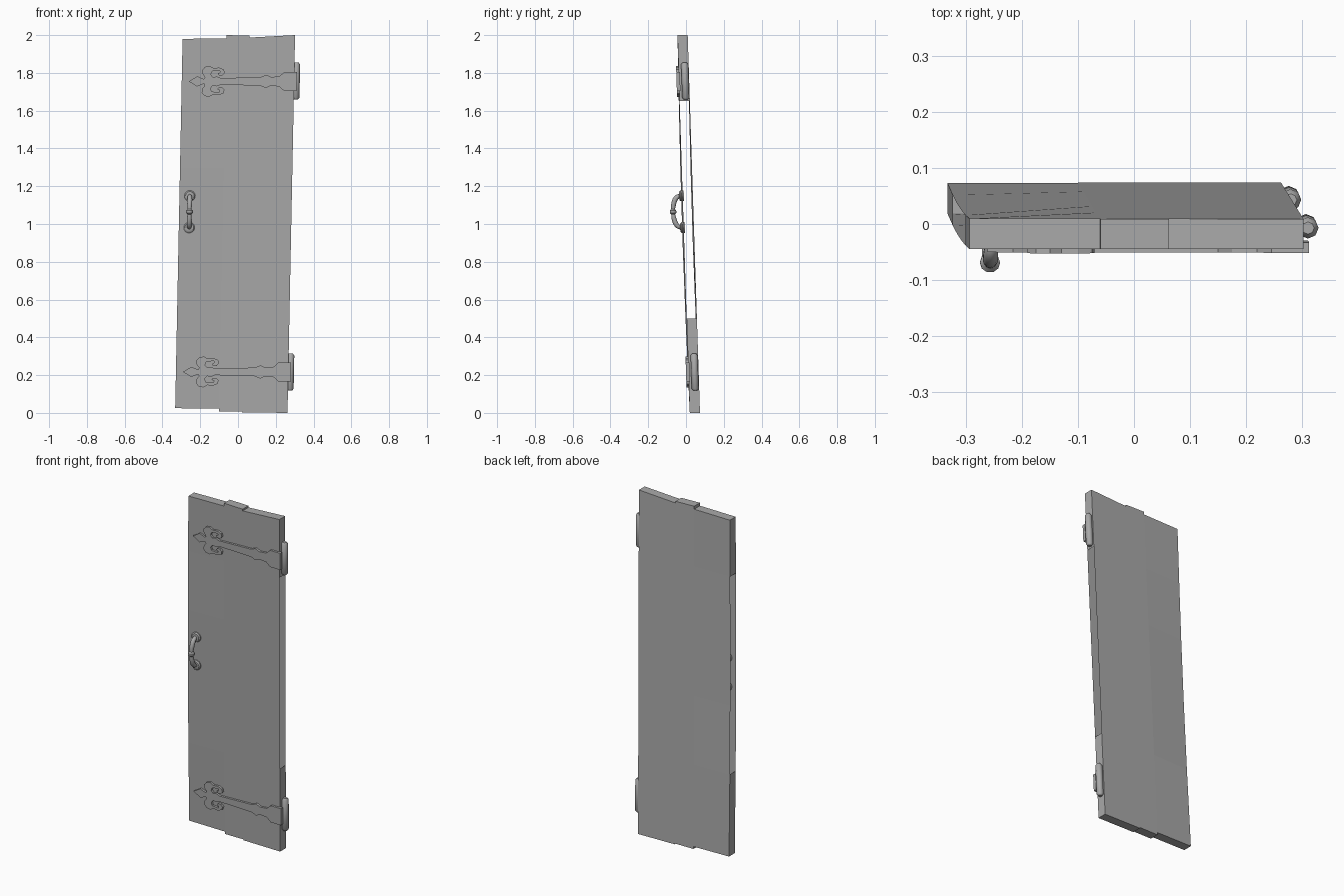
import bpy, bmesh, math
from mathutils import Vector, Matrix

cube = bpy.data.objects.get("Cube")
if cube:
    bpy.data.objects.remove(cube, do_unlink=True)

grey = bpy.data.materials.new("plain_grey")
grey.use_nodes = True
grey.diffuse_color = (0.4, 0.4, 0.4, 1)
grey.node_tree.nodes["Principled BSDF"].inputs["Base Color"].default_value = (0.4, 0.4, 0.4, 1)

LEFT, RIGHT, THICK = -0.333, 0.262, 0.054


def lean(p):
    """Lean the upright door sideways and forwards; y = 0 is its front face."""
    return Vector((p.x + 0.02 * p.z, p.y + 0.02 - 0.0325 * p.z, p.z))


def finish(name, bm, smooth=False):
    for v in bm.verts:
        v.co = lean(v.co)
    bmesh.ops.recalc_face_normals(bm, faces=bm.faces)
    mesh = bpy.data.meshes.new(name)
    bm.to_mesh(mesh)
    bm.free()
    obj = bpy.data.objects.new(name, mesh)
    bpy.context.collection.objects.link(obj)
    mesh.materials.append(grey)
    if smooth:
        bpy.ops.object.select_all(action='DESELECT')
        obj.select_set(True)
        bpy.context.view_layer.objects.active = obj
        bpy.ops.object.shade_smooth_by_angle(angle=math.radians(40))
    return obj


# Door leaf: three planks of unequal length, warped along the free edge
def door_leaf():
    bm = bmesh.new()
    planks = [(LEFT, -0.1, 0.025, 0.022, 1.98, 1.983),
              (-0.1, 0.022, 0.008, 0.008, 2.0, 1.997),
              (0.022, RIGHT, 0.003, 0.0, 1.987, 2.0)]
    rows = [0.5, 0.9, 1.3, 1.65]
    for x0, x1, low0, low1, top0, top1 in planks:
        rings = []
        for za, zb in [(low0, low1)] + [(z, z) for z in rows] + [(top0, top1)]:
            ring = []
            for x, z in ((x0, za), (x1, zb)):
                warp = 0.009 * math.sin(math.pi * z / 2) if x == LEFT else 0
                ring += [bm.verts.new((x, y - warp, z)) for y in (0, THICK)]
            rings.append([ring[0], ring[2], ring[3], ring[1]])
        bm.faces.new(rings[0])
        bm.faces.new(rings[-1])
        for a, b in zip(rings, rings[1:]):
            for i in range(4):
                j = (i + 1) % 4
                # Inner plank sides are only needed at the uneven ends
                side_x = a[i].co.x
                inner = i in (1, 3) and side_x not in (LEFT, RIGHT)
                if not inner or a is rings[0] or b is rings[-1]:
                    bm.faces.new((a[i], a[j], b[j], b[i]))
    finish("door_leaf", bm)


# Decorative strap: half an outline, mirrored and extruded
HALF = [(0.045, 0.027), (0.08, 0.012), (0.086, 0.022), (0.072, 0.04),
        (0.07, 0.06), (0.085, 0.077), (0.11, 0.082), (0.13, 0.07),
        (0.16, 0.073), (0.185, 0.063), (0.19, 0.045), (0.178, 0.032),
        (0.16, 0.031), (0.152, 0.042), (0.165, 0.047), (0.163, 0.057),
        (0.14, 0.056), (0.122, 0.053), (0.116, 0.036), (0.128, 0.022),
        (0.15, 0.026), (0.17, 0.017), (0.38, 0.023), (0.41, 0.035),
        (0.435, 0.023), (0.48, 0.027), (0.505, 0.05), (0.572, 0.05)]


def strap(name, z):
    bm = bmesh.new()
    outline = [(0, 0)] + HALF + [(u, -v) for u, v in reversed(HALF)]
    face = bm.faces.new([bm.verts.new((-0.296 + u, 0.006, z + v)) for u, v in outline])
    new = bmesh.ops.extrude_face_region(bm, geom=[face])["geom"]
    bmesh.ops.translate(bm, vec=(0, -0.019, 0),
                        verts=[g for g in new if isinstance(g, bmesh.types.BMVert)])
    bmesh.ops.triangulate(bm, faces=[f for f in bm.faces if len(f.verts) > 4])
    finish(name, bm)


def lathe(bm, profile, sides, matrix):
    """Spin (radius, height) pairs about a local z axis."""
    rings = [[bm.verts.new(matrix @ Vector((r * math.cos(math.tau * i / sides),
                                            r * math.sin(math.tau * i / sides), h)))
              for i in range(sides)] for r, h in profile]
    bm.faces.new(rings[0])
    bm.faces.new(rings[-1])
    for a, b in zip(rings, rings[1:]):
        for i in range(sides):
            j = (i + 1) % sides
            bm.faces.new((a[i], a[j], b[j], b[i]))


# Hinge barrel with chamfered ends
def barrel(name, z):
    bm = bmesh.new()
    profile = [(0.011, -0.098), (0.019, -0.088), (0.019, 0.088), (0.011, 0.098)]
    lathe(bm, profile, 8, Matrix.Translation((0.273, 0.033, z)))
    finish(name, bm, True)


for label, strap_z, barrel_z in (("upper", 1.755, 1.757), ("lower", 0.217, 0.216)):
    strap(label + "_hinge_strap", strap_z)
    barrel(label + "_hinge_barrel", barrel_z)


# Pull handle: bowed bar with a collar and two round end plates
def pull_handle(x, mid, half):
    bm = bmesh.new()
    sides, steps, rings = 10, 16, []
    for k in range(steps + 1):
        t = math.pi * k / steps
        centre = Vector((x, -0.05 * math.sin(t) ** 0.7 - 0.004, mid - half * math.cos(t)))
        out = Vector((0, -math.sin(t), -math.cos(t)))
        r = 0.009 + 0.005 * abs(math.sin(2 * t))
        rings.append([bm.verts.new(centre + r * (out * math.cos(math.tau * i / sides)
                      + Vector((1, 0, 0)) * math.sin(math.tau * i / sides)))
                      for i in range(sides)])
    bm.faces.new(rings[0])
    bm.faces.new(rings[-1])
    for a, b in zip(rings, rings[1:]):
        for i in range(sides):
            j = (i + 1) % sides
            bm.faces.new((a[i], a[j], b[j], b[i]))
    finish("handle_bar", bm, True)

    bm = bmesh.new()
    collar = [(0.01, -0.014), (0.018, -0.006), (0.018, 0.006), (0.01, 0.014)]
    lathe(bm, collar, 10, Matrix.Translation((x, -0.054, mid)))
    finish("handle_collar", bm, True)

    for label, sign in (("lower", -1), ("upper", 1)):
        bm = bmesh.new()
        plate = [(0.029, -0.006), (0.029, 0.012), (0.023, 0.018), (0.012, 0.019)]
        lathe(bm, plate, 14, Matrix.Translation((x, 0, mid + sign * half))
              @ Matrix.Rotation(math.pi / 2, 4, 'X'))
        finish(label + "_handle_plate", bm, True)


door_leaf()
pull_handle(-0.278, 1.065, 0.084)
